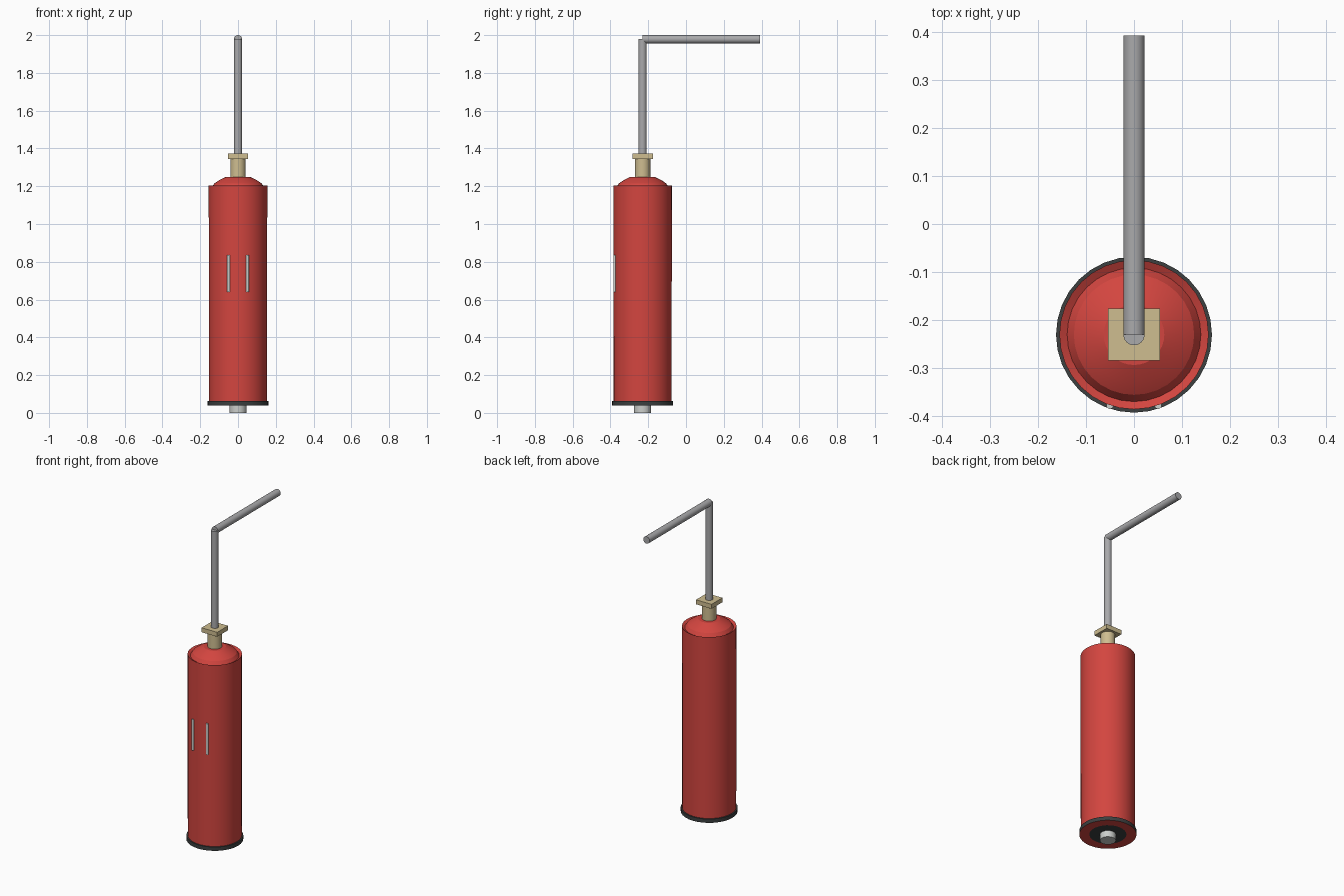
import bpy, bmesh, math
from mathutils import Vector

if "Cube" in bpy.data.objects:
    bpy.data.objects.remove(bpy.data.objects["Cube"])

CY = -0.23  # axis of the tank


def mat(name, rgb):
    m = bpy.data.materials.new(name)
    m.diffuse_color = (*rgb, 1)
    m.use_nodes = True
    m.node_tree.nodes["Principled BSDF"].inputs["Base Color"].default_value = m.diffuse_color
    return m


RED = mat("red paint", (0.65, 0.06, 0.05))
BLACK = mat("dark rubber", (0.045, 0.05, 0.05))
BRASS = mat("brass", (0.62, 0.51, 0.28))
STEEL = mat("grey steel", (0.40, 0.40, 0.41))
LIGHT = mat("light metal", (0.60, 0.62, 0.60))


def smooth(ob, angle=20):
    bpy.ops.object.select_all(action='DESELECT')
    ob.select_set(True)
    bpy.context.view_layer.objects.active = ob
    bpy.ops.object.shade_smooth_by_angle(angle=math.radians(angle))


def lathe(name, profile, mats, n=32):
    """Revolve (radius, z) points about the tank axis, with flat end caps."""
    bm = bmesh.new()
    rings = []
    for r, z in profile:
        rings.append([bm.verts.new((r * math.cos(2 * math.pi * i / n),
                                    CY + r * math.sin(2 * math.pi * i / n), z))
                      for i in range(n)])
    for a, b in zip(rings, rings[1:]):
        for i in range(n):
            j = (i + 1) % n
            bm.faces.new((a[i], a[j], b[j], b[i]))
    bm.faces.new(rings[0][::-1])
    bm.faces.new(rings[-1])
    me = bpy.data.meshes.new(name)
    bm.to_mesh(me)
    bm.free()
    for m in mats:
        me.materials.append(m)
    ob = bpy.data.objects.new(name, me)
    bpy.context.collection.objects.link(ob)
    smooth(ob)
    return ob


def rod(name, start, end, r, m, n=24):
    a, b = Vector(start), Vector(end)
    d = b - a
    bpy.ops.mesh.primitive_cylinder_add(vertices=n, radius=r, depth=d.length,
                                        location=(a + b) / 2,
                                        rotation=d.to_track_quat('Z', 'Y').to_euler())
    ob = bpy.context.object
    ob.name = name
    ob.data.materials.append(m)
    smooth(ob)
    return ob


# Tank body with a small lip around the domed shoulder
lathe("tank_body", [(0.154, 0.055), (0.155, 1.203), (0.139, 1.194),
                    (0.125, 1.215), (0.10, 1.232), (0.063, 1.25)], [RED])

# Base ring: dark, with a red band around the underside
base = lathe("base_ring", [(0.105, 0.04), (0.162, 0.04), (0.162, 0.064), (0.15, 0.064)],
             [BLACK, RED])
for f in base.data.polygons:
    if f.normal.z < -0.9 and len(f.vertices) == 4:
        f.material_index = 1

# Drain plug under the tank
rod("drain_plug", (0, CY, 0), (0, CY, 0.05), 0.045, LIGHT)

# Brass neck and square flange
rod("valve_neck", (0, CY, 1.24), (0, CY, 1.345), 0.041, BRASS)
bpy.ops.mesh.primitive_cube_add(size=1, location=(0, CY, 1.358))
flange = bpy.context.object
flange.name = "valve_flange"
flange.scale = (0.108, 0.108, 0.028)
flange.data.materials.append(BRASS)

# Bent outlet pipe
rod("pipe_upright", (0, CY, 1.36), (0, CY, 1.98), 0.022, STEEL)
rod("pipe_arm", (0, CY, 1.978), (0, 0.392, 1.978), 0.022, STEEL)

# Two thin bars on the front
for side, x in (("left", -0.05), ("right", 0.05)):
    rod("front_bar_" + side, (x, CY - 0.147, 0.64), (x, CY - 0.147, 0.835), 0.0075, LIGHT, 12)
